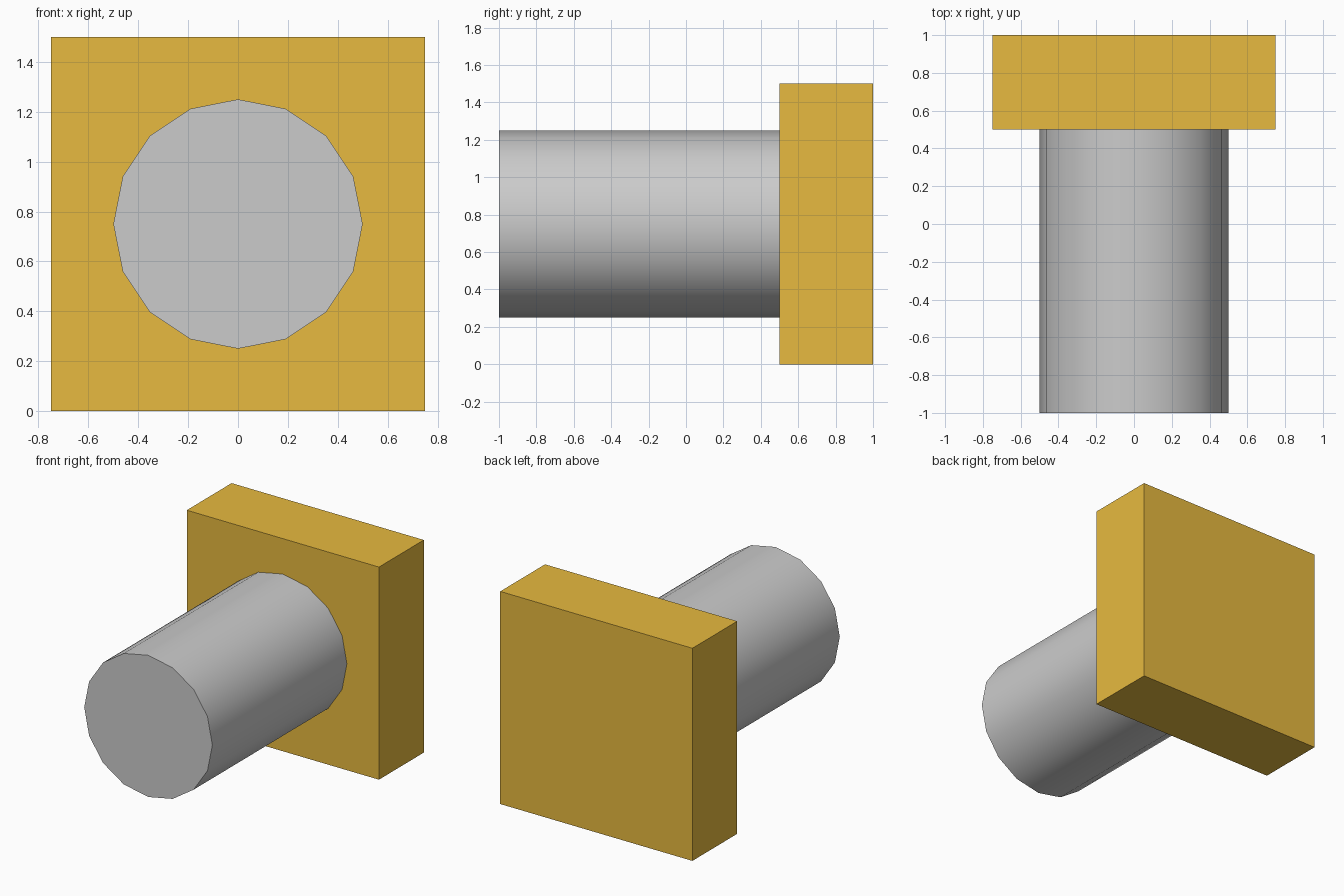
import bpy
from math import radians

if "Cube" in bpy.data.objects:
    bpy.data.objects.remove(bpy.data.objects["Cube"])

# Square yellow plate at the back
bpy.ops.mesh.primitive_cube_add(size=1, location=(0, 0.75, 0.75))
plate = bpy.context.object
plate.name = "square_plate"
plate.scale = (1.5, 0.5, 1.5)
bpy.ops.object.transform_apply(location=False, rotation=False, scale=True)
yellow = bpy.data.materials.new("yellow")
yellow.diffuse_color = (0.8, 0.49, 0.05, 1)
yellow.use_nodes = True
yellow.node_tree.nodes["Principled BSDF"].inputs["Base Color"].default_value = yellow.diffuse_color
plate.data.materials.append(yellow)

# Grey 16-sided shaft running forward from the plate
bpy.ops.mesh.primitive_cylinder_add(
    vertices=16, radius=0.5, depth=1.5,
    location=(0, -0.25, 0.75), rotation=(radians(90), 0, 0))
shaft = bpy.context.object
shaft.name = "round_shaft"
bpy.ops.object.shade_smooth_by_angle(angle=radians(30))
